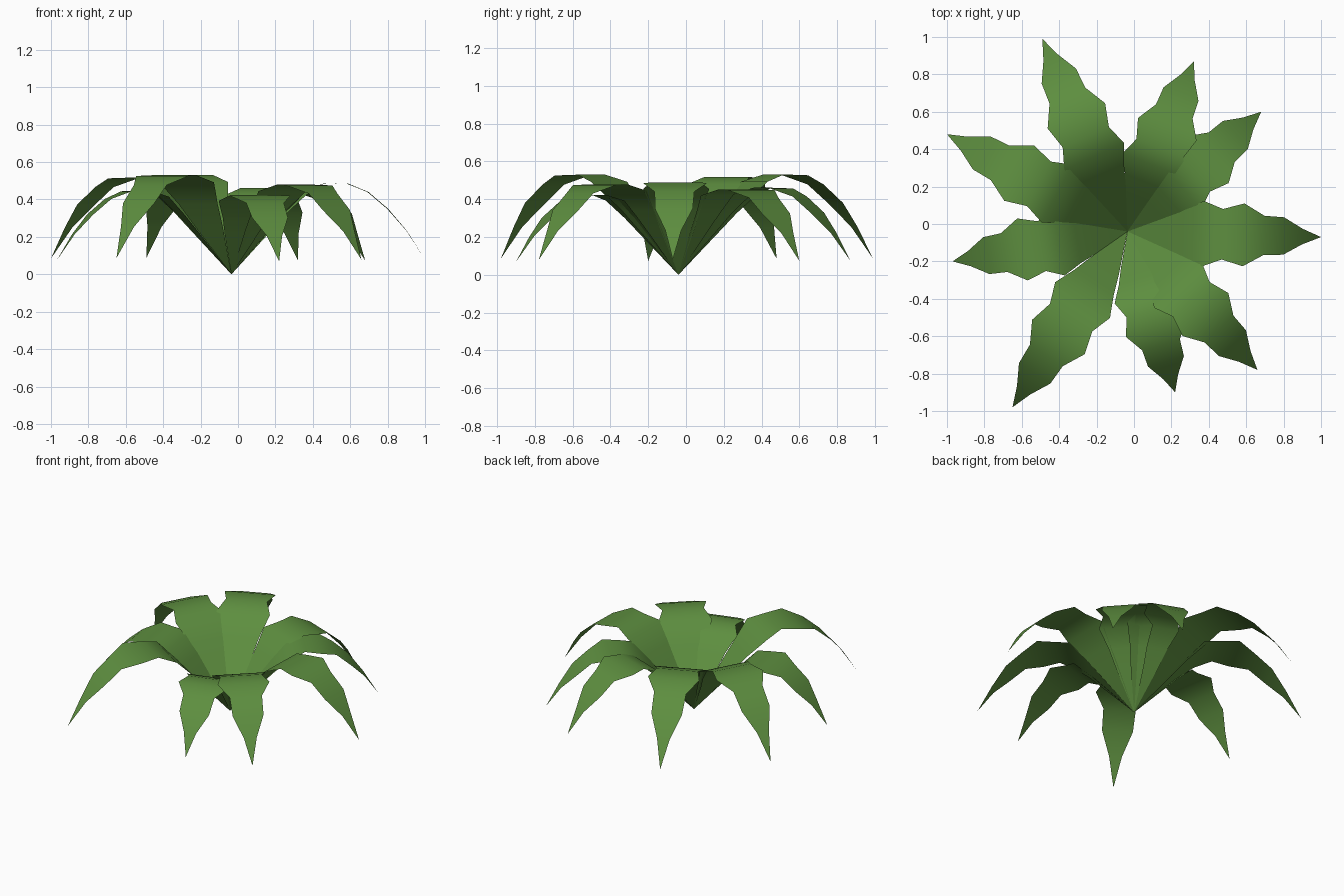
import bpy, bmesh
from math import atan2, cos, sin, hypot

if "Cube" in bpy.data.objects:
    bpy.data.objects.remove(bpy.data.objects["Cube"], do_unlink=True)

# Single leaf green
green = bpy.data.materials.new("leaf_green")
green.use_nodes = True
color = (0.11, 0.27, 0.05, 1)
green.diffuse_color = color
bsdf = green.node_tree.nodes["Principled BSDF"]
bsdf.inputs["Base Color"].default_value = color
bsdf.inputs["Roughness"].default_value = 0.8

ROOT = (-0.035, -0.04)

# Leaf rows: fraction of reach, half width, height as a fraction of reach
ROWS = [(0.2, 0.09, 0.232), (0.29, 0.125, 0.335), (0.39, 0.175, 0.438),
        (0.49, 0.135, 0.472), (0.6, 0.168, 0.468), (0.705, 0.105, 0.425),
        (0.807, 0.1, 0.338), (0.903, 0.042, 0.227)]
TIP_HEIGHT = 0.077

# Where each arching leaf comes down
TIPS = [(-0.49, 0.99), (0.32, 0.87), (0.68, 0.6), (1, -0.07), (0.66, -0.78),
        (0.22, -0.9), (-0.65, -0.98), (-0.97, -0.2), (-1, 0.48)]


def make_leaf(name, tip):
    dx, dy = tip[0] - ROOT[0], tip[1] - ROOT[1]
    reach, angle = hypot(dx, dy), atan2(dy, dx)
    bm = bmesh.new()

    def point(t, side, height):
        along = t * reach
        return bm.verts.new((ROOT[0] + along * cos(angle) - side * sin(angle),
                             ROOT[1] + along * sin(angle) + side * cos(angle),
                             height * reach))

    base = point(0, 0, 0)
    rows = [(point(t, -w, h), point(t, w, h)) for t, w, h in ROWS]
    end = point(1, 0, TIP_HEIGHT)
    bm.faces.new((base, *rows[0]))
    for a, b in zip(rows, rows[1:]):
        bm.faces.new((a[0], b[0], b[1], a[1]))
    bm.faces.new((rows[-1][0], end, rows[-1][1]))
    for face in bm.faces:
        face.smooth = True
    mesh = bpy.data.meshes.new(name)
    bm.to_mesh(mesh)
    bm.free()
    mesh.materials.append(green)
    bpy.context.collection.objects.link(bpy.data.objects.new(name, mesh))


# Rosette of leaves
for i, tip in enumerate(TIPS, 1):
    make_leaf(f"leaf_{i}", tip)
